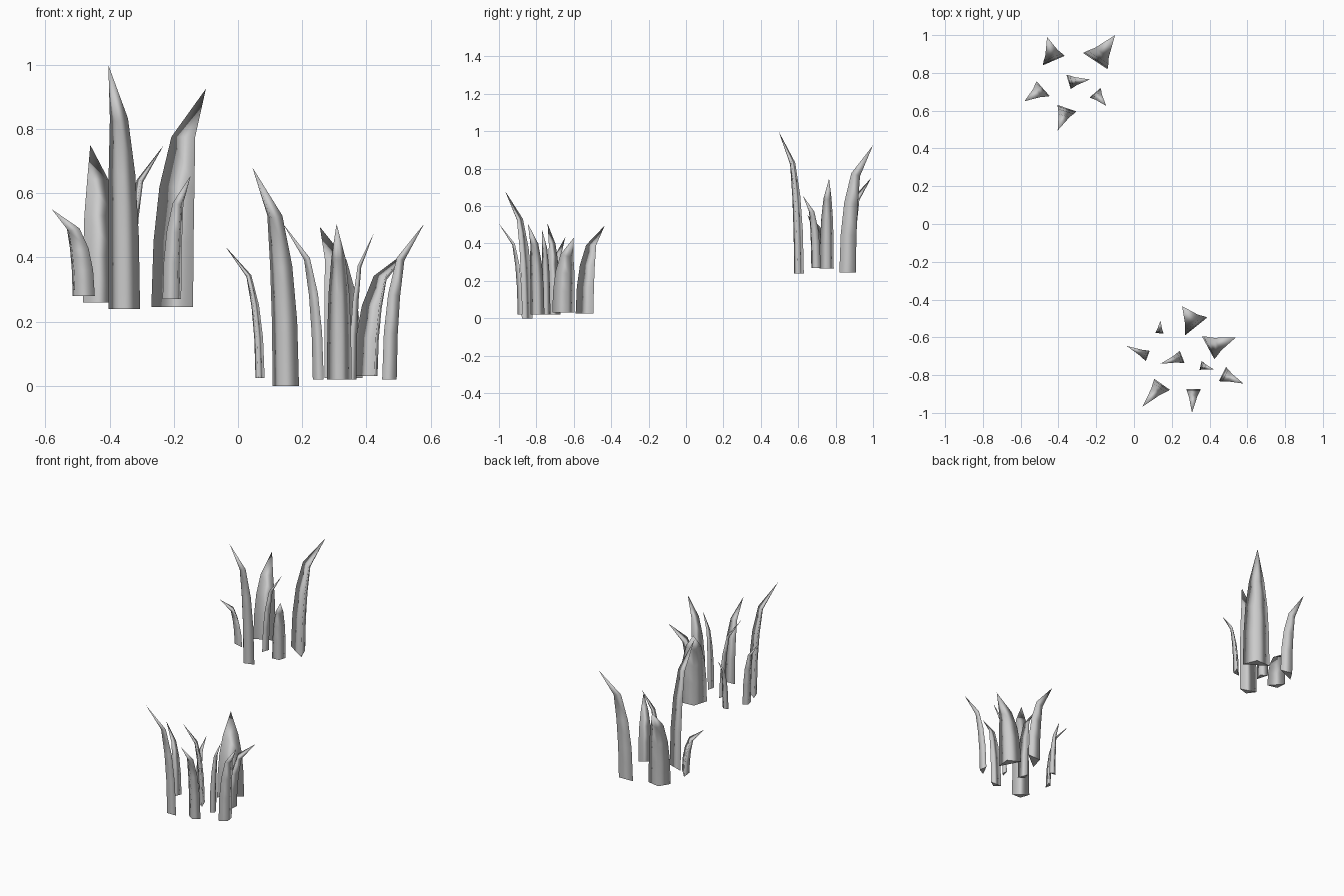
import bpy, bmesh, math
from mathutils import Vector

if "Cube" in bpy.data.objects:
    bpy.data.objects.remove(bpy.data.objects["Cube"])

# Each blade: base corner 1 (x,y), base corner 2 (x,y), base z, tip (x,y,z)
REAR = [
    ((-.367, .89), (-.483, .84), .26, (-.46, .99, .75)),
    ((-.27, .905), (-.14, .82), .245, (-.10, 1.0, .925)),
    ((-.515, .755), (-.446, .677), .28, (-.58, .65, .55)),
    ((-.358, .79), (-.335, .715), .265, (-.233, .765, .747)),
    ((-.404, .63), (-.305, .596), .24, (-.404, .495, 1.0)),
    ((-.235, .67), (-.177, .72), .27, (-.147, .625, .655)),
]
FRONT = [
    ((.388, -.495), (.27, -.59), .025, (.255, -.435, .495)),
    ((.36, -.595), (.425, -.715), .03, (.54, -.6, .43)),
    ((.113, -.577), (.156, -.58), .025, (.14, -.51, .34)),
    ((.449, -.832), (.487, -.757), .02, (.58, -.845, .505)),
    ((.083, -.672), (.063, -.725), .025, (-.04, -.645, .435)),
    ((.243, -.672), (.267, -.735), .02, (.14, -.74, .505)),
    ((.108, -.82), (.19, -.878), 0, (.045, -.967, .68)),
    ((.347, -.772), (.358, -.725), .02, (.423, -.77, .475)),
    ((.277, -.873), (.354, -.873), .02, (.307, -1.0, .505)),
]
# Ring profile along a blade: height, share of lean, width, tilt
RINGS = [(0, 0, 1, 0), (.3, .04, .96, 8), (.55, .14, .84, 16), (.78, .33, .57, 28)]


def blade(name, a, b, z0, tip):
    """Three-sided blade with an outer ridge, bending out to a point."""
    a, b, tip = Vector((*a, z0)), Vector((*b, z0)), Vector(tip)
    mid, half = (a + b) / 2, (b - a) / 2
    lean = Vector((tip.x - mid.x, tip.y - mid.y, 0))
    out = Vector((-half.y, half.x, 0)).normalized()
    if out.dot(lean) < 0:
        out, half = -out, -half
    depth = half.length * .7
    bm = bmesh.new()
    rings = []
    for t, f, w, tilt in RINGS:
        c = mid + lean * f + Vector((0, 0, (tip.z - z0) * t))
        r = math.radians(tilt)
        ridge = out * math.cos(r) - Vector((0, 0, math.sin(r)))
        rings.append([bm.verts.new(p) for p in
                      (c - half * w, c + ridge * depth * w, c + half * w)])
    point = bm.verts.new(tip)
    for i in range(3):
        j = (i + 1) % 3
        for lo, hi in zip(rings, rings[1:]):
            bm.faces.new((lo[i], lo[j], hi[j], hi[i]))
        bm.faces.new((rings[-1][i], rings[-1][j], point))
    # smooth sides, flat underside
    for f in bm.faces:
        f.smooth = True
    bm.faces.new(rings[0])
    bmesh.ops.recalc_face_normals(bm, faces=bm.faces)
    me = bpy.data.meshes.new(name)
    bm.to_mesh(me)
    bm.free()
    bpy.context.collection.objects.link(bpy.data.objects.new(name, me))


# Two tufts of grass
for tuft, blades in (("rear_grass_blade", REAR), ("front_grass_blade", FRONT)):
    for n, args in enumerate(blades, 1):
        blade(f"{tuft}_{n}", *args)
